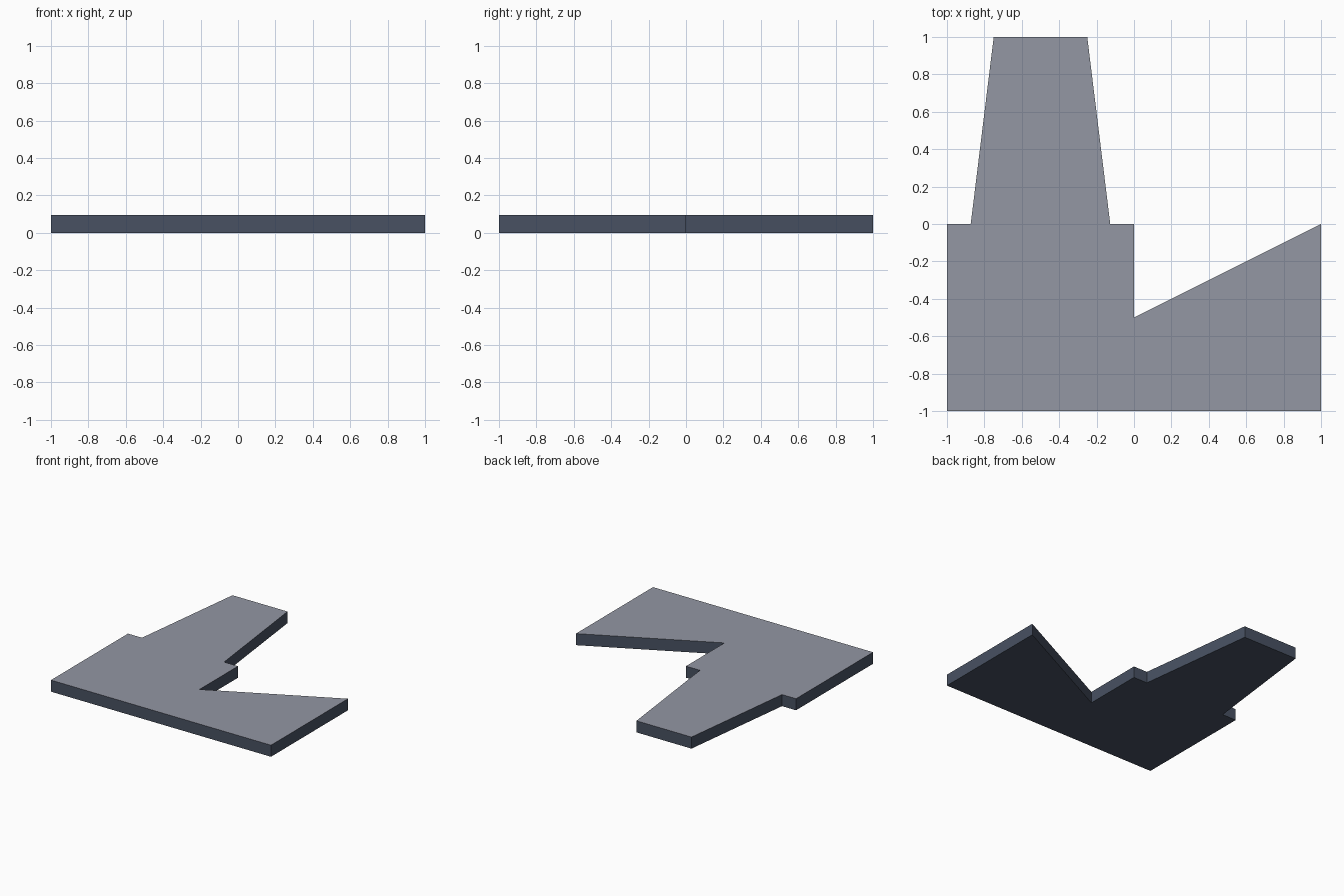
import bpy, bmesh

if "Cube" in bpy.data.objects:
    bpy.data.objects.remove(bpy.data.objects["Cube"])

HEIGHT = 0.095


def srgb(r, g, b):
    def lin(c):
        c /= 255
        return c / 12.92 if c <= 0.04045 else ((c + 0.055) / 1.055) ** 2.4
    return (lin(r), lin(g), lin(b), 1.0)


def material(name, rgb):
    m = bpy.data.materials.new(name)
    m.diffuse_color = srgb(*rgb)
    m.use_nodes = True
    m.node_tree.nodes["Principled BSDF"].inputs["Base Color"].default_value = m.diffuse_color
    return m


slate = material("dark_slate", (72, 81, 98))
grey = material("pale_slate_top", (147, 151, 163))

# Floor outline: square block, tapered arm to the back, wedge to the right
outline = [(-1, -1), (1, -1), (1, 0), (0, -0.5), (0, 0), (-0.127, 0),
           (-0.25, 1), (-0.75, 1), (-0.873, 0), (-1, 0)]

bm = bmesh.new()
base = bm.faces.new([bm.verts.new((x, y, 0)) for x, y in outline])
ext = bmesh.ops.extrude_face_region(bm, geom=[base], use_keep_orig=True)
top = [v for v in ext["geom"] if isinstance(v, bmesh.types.BMVert)]
bmesh.ops.translate(bm, verts=top, vec=(0, 0, HEIGHT))
bmesh.ops.recalc_face_normals(bm, faces=bm.faces)

# Pale walking surface, dark sides and underside
for f in bm.faces:
    f.material_index = 1 if f.normal.z > 0.5 else 0
bmesh.ops.triangulate(bm, faces=[f for f in bm.faces if len(f.verts) > 4])

mesh = bpy.data.meshes.new("floor_plate")
bm.to_mesh(mesh)
bm.free()
mesh.materials.append(slate)
mesh.materials.append(grey)
plate = bpy.data.objects.new("floor_plate", mesh)
bpy.context.collection.objects.link(plate)
